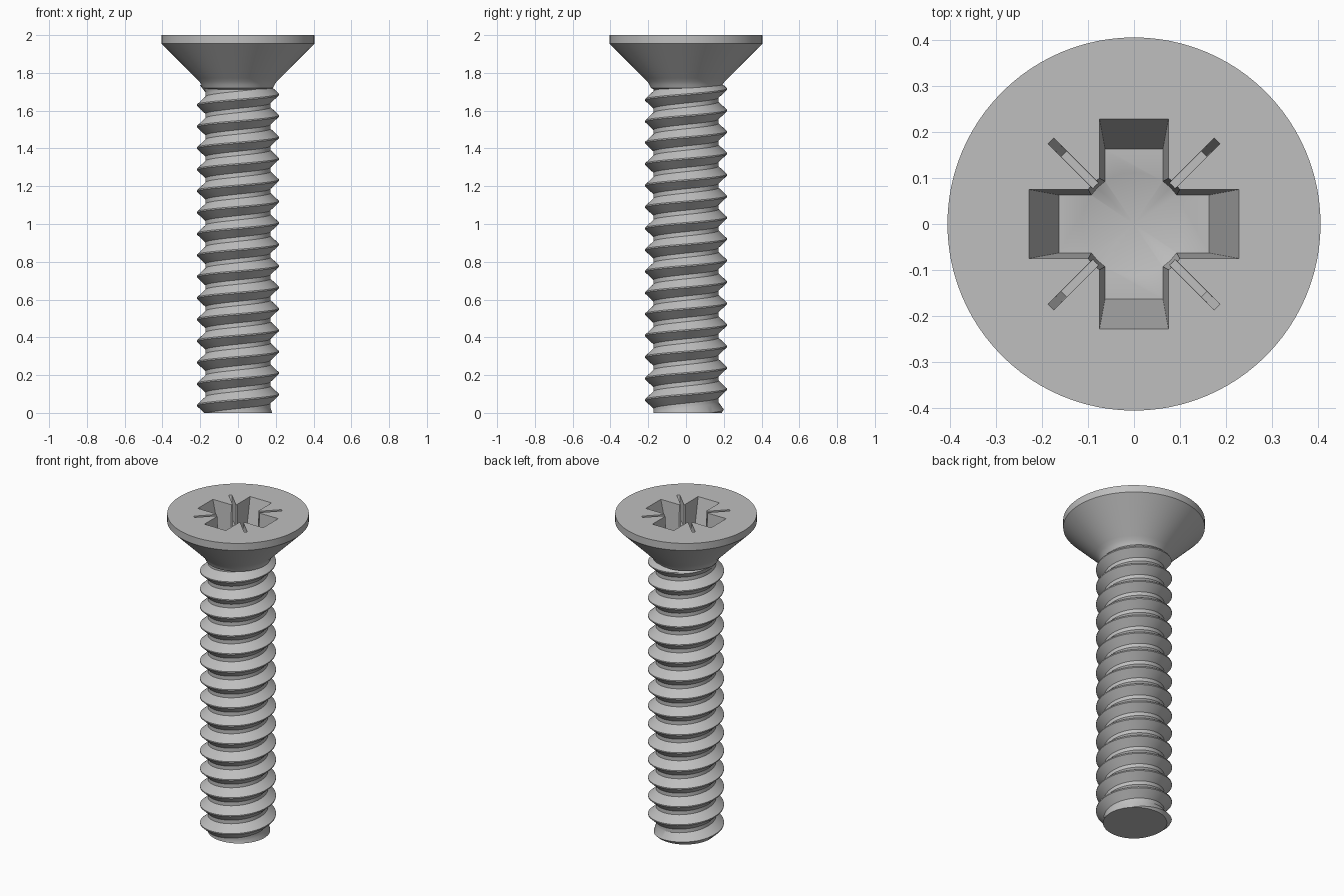
import bpy, bmesh, math
from mathutils import Matrix

old = bpy.data.objects.get("Cube")
if old:
    bpy.data.objects.remove(old, do_unlink=True)

STEEL = (0.52, 0.52, 0.52, 1)
steel = bpy.data.materials.new("grey steel")
steel.use_nodes = True
steel.diffuse_color = STEEL
steel.node_tree.nodes["Principled BSDF"].inputs["Base Color"].default_value = STEEL


def finish(bm, name, cutter=False):
    bmesh.ops.recalc_face_normals(bm, faces=bm.faces)
    mesh = bpy.data.meshes.new(name)
    bm.to_mesh(mesh)
    bm.free()
    mesh.materials.append(steel)
    obj = bpy.data.objects.new(name, mesh)
    bpy.context.collection.objects.link(obj)
    obj.hide_render = cutter
    return obj


def smooth(obj, degrees):
    bpy.ops.object.select_all(action="DESELECT")
    obj.select_set(True)
    bpy.context.view_layer.objects.active = obj
    bpy.ops.object.shade_smooth_by_angle(angle=math.radians(degrees))


def revolve(profile, steps):
    bm = bmesh.new()
    verts = [bm.verts.new((r, 0, z)) for r, z in profile]
    edges = [bm.edges.new(pair) for pair in zip(verts, verts[1:])]
    bmesh.ops.spin(bm, geom=verts + edges, axis=(0, 0, 1), cent=(0, 0, 0),
                   angle=math.tau, steps=steps, use_merge=True)
    bmesh.ops.remove_doubles(bm, verts=bm.verts, dist=1e-5)
    return bm


def tapered_bar(name, top_len, top_wid, low_len, low_wid, floor, angle):
    """Bar through the axis, narrowing from the head top to its floor."""
    bm = bmesh.new()
    bmesh.ops.create_cube(bm, size=2)
    lift = 0.02
    grow = 1 + lift / (2 - floor)
    for v in bm.verts:
        if v.co.z > 0:
            length = low_len + (top_len - low_len) * grow
            width = low_wid + (top_wid - low_wid) * grow
            z = 2 + lift
        else:
            length, width, z = low_len, low_wid, floor
        v.co = (v.co.x * length, v.co.y * width, z)
    bm.transform(Matrix.Rotation(angle, 4, "Z"))
    return finish(bm, name, True)


# Countersunk head, with a fillet and a core hidden inside the shank
head = finish(revolve([(0, 2), (0.405, 2), (0.405, 1.955), (0.222, 1.772),
                       (0.205, 1.755), (0.194, 1.738), (0.186, 1.72),
                       (0.165, 1.71), (0.165, 1.55), (0, 1.55)], 96), "head")

# Cross recess with four narrow diagonal slits and a conical floor
FLOOR = 1.74
cutters = []
for i in range(2):
    turn = i * math.pi / 2
    cutters.append(tapered_bar("recess_arm", 0.228, 0.075, 0.163, 0.063, FLOOR, turn))
    cutters.append(tapered_bar("recess_slit", 0.255, 0.009, 0.215, 0.008,
                               1.86, turn + math.pi / 4))
cutters.append(finish(revolve([(0, 2.02), (0.126, 2.02), (0.112, FLOOR),
                               (0, FLOOR - 0.05)], 32), "recess_centre", True))
for cutter in cutters:
    mod = head.modifiers.new("recess", "BOOLEAN")
    mod.operation = "DIFFERENCE"
    mod.solver = "EXACT"
    mod.object = cutter
    bpy.context.view_layer.objects.active = head
    bpy.ops.object.modifier_apply(modifier=mod.name)
    bpy.data.objects.remove(cutter, do_unlink=True)
smooth(head, 25)

# Threaded shank: a V profile swept along a right-handed helix
PITCH, SEG, ROOT, CREST = 0.1135, 64, 0.172, 0.217
TOP = 1.735
profile = [(-0.5, ROOT), (-0.4, ROOT), (-0.03, CREST), (0.03, CREST),
           (0.4, ROOT), (0.5, ROOT)]
bm = bmesh.new()
previous = None
for i in range(-SEG, int((TOP / PITCH + 2) * SEG)):
    a = math.pi + math.tau * i / SEG
    row = []
    for offset, r in profile:
        z = 0.04 + PITCH * (i / SEG + offset)
        r = min(r, 0.185 + max(z, 0), 0.186 + max(TOP + 0.02 - z, 0))
        row.append(bm.verts.new((r * math.cos(a), r * math.sin(a), z)))
    if previous:
        for k in range(len(row) - 1):
            bm.faces.new((previous[k], row[k], row[k + 1], previous[k + 1]))
    previous = row
bmesh.ops.remove_doubles(bm, verts=bm.verts, dist=1e-5)
for z, direction in ((0, -1), (TOP, 1)):
    cut = bmesh.ops.bisect_plane(bm, geom=bm.verts[:] + bm.edges[:] + bm.faces[:],
                                 plane_co=(0, 0, z), plane_no=(0, 0, direction),
                                 clear_outer=True)
    if z == 0:
        rim = [g for g in cut["geom_cut"] if isinstance(g, bmesh.types.BMEdge)]
        bmesh.ops.holes_fill(bm, edges=rim, sides=0)
shank = finish(bm, "threaded_shank")
smooth(shank, 30)
